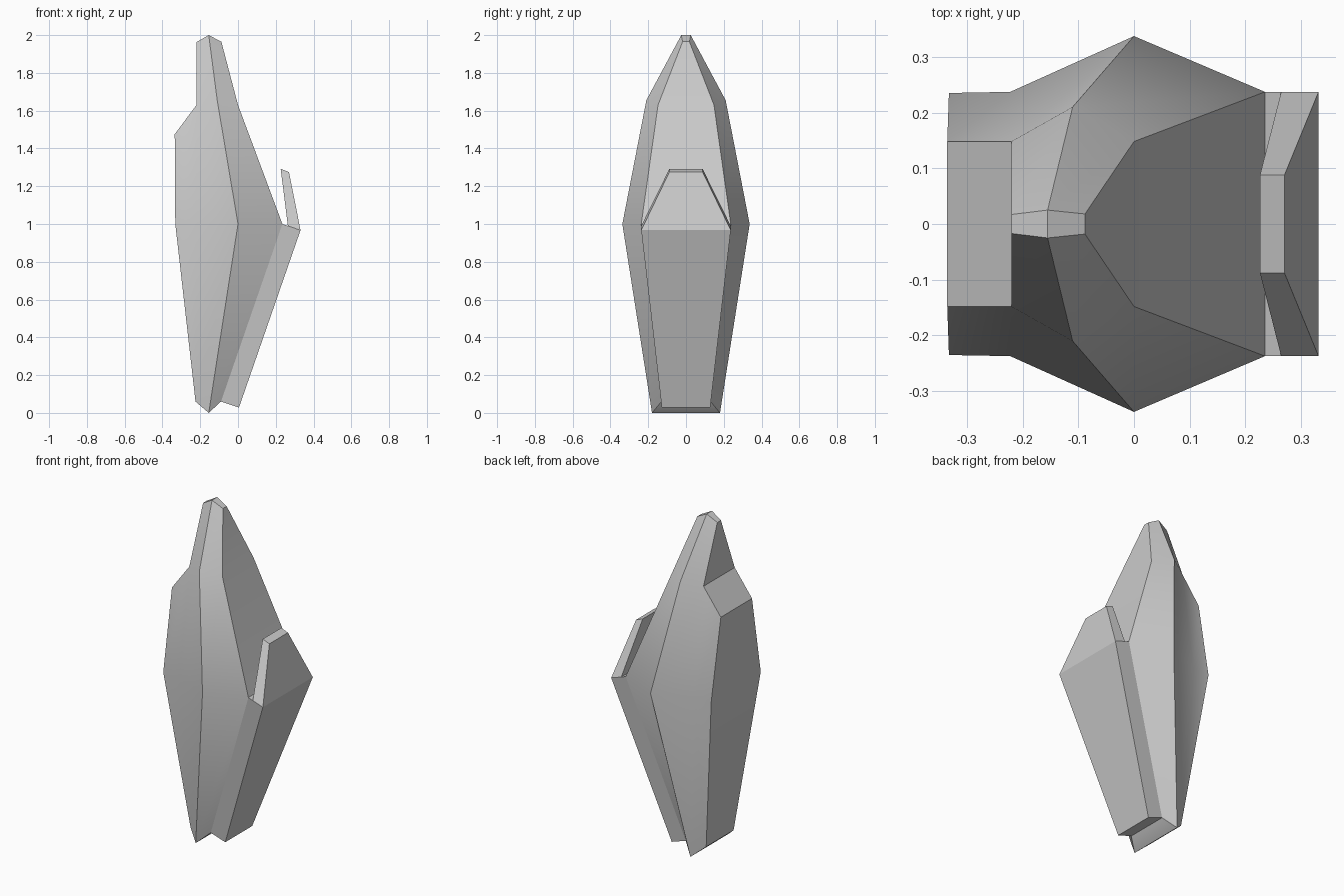
import bpy, bmesh

if "Cube" in bpy.data.objects:
    bpy.data.objects.remove(bpy.data.objects["Cube"])


def loft(name, stations, split=None):
    """Skin rings; each station is a half ring (x, half_width, z) mirrored over y."""
    bm = bmesh.new()
    rings = []
    for half in stations:
        front = [bm.verts.new((x, -y, z)) for x, y, z in half]
        back = [bm.verts.new((x, y, z)) for x, y, z in reversed(half)]
        rings.append(front + back)
    n = len(rings[0])
    for a, b in zip(rings, rings[1:]):
        for i in range(n):
            j = (i + 1) % n
            bm.faces.new((a[i], a[j], b[j], b[i]))
    # caps are folded along the chosen ridge point
    for r in (rings[0], rings[-1]):
        if split is None:
            bm.faces.new(r)
        else:
            bm.faces.new(r[:split + 1] + r[n - 1 - split:])
            bm.faces.new(r[split:n - split])
    bmesh.ops.remove_doubles(bm, verts=bm.verts[:], dist=0.0005)
    bmesh.ops.recalc_face_normals(bm, faces=bm.faces[:])
    mesh = bpy.data.meshes.new(name)
    bm.to_mesh(mesh)
    bm.free()
    obj = bpy.data.objects.new(name, mesh)
    bpy.context.collection.objects.link(obj)
    bpy.ops.object.select_all(action='DESELECT')
    obj.select_set(True)
    bpy.context.view_layer.objects.active = obj
    bpy.ops.object.shade_smooth_by_angle(angle=0.52)
    return obj


# main hull: outer left, left, ridge, right; the left step grows out of the shoulder
foot_left = (-0.225, 0.13, 0.06)
shoulder_left = (-0.22, 0.148, 1.63)
shoulder = [shoulder_left, (-0.11, 0.21, 1.655), (0.0, 0.148, 1.63)]
tip_left = (-0.22, 0.017, 1.963)
loft("hull", [
    [foot_left, foot_left, (-0.155, 0.18, 0.0), (-0.09, 0.13, 0.06)],
    [(-0.332, 0.235, 1.0), (-0.222, 0.237, 1.0), (0.0, 0.337, 1.0), (0.235, 0.237, 1.0)],
    [(-0.335, 0.148, 1.475)] + shoulder,
    [shoulder_left] + shoulder,
    [tip_left, tip_left, (-0.155, 0.025, 2.0), (-0.088, 0.018, 1.965)],
], split=2)

# raised plate on the lower right side
loft("lower_plate", [
    [(-0.09, 0.13, 0.06), (0.005, 0.128, 0.028)],
    [(0.235, 0.237, 1.0), (0.331, 0.237, 0.967)],
])

# thin fin standing free above the plate
loft("upper_fin", [
    [(0.264, 0.237, 0.99), (0.331, 0.237, 0.967)],
    [(0.226, 0.088, 1.292), (0.27, 0.088, 1.275)],
])
